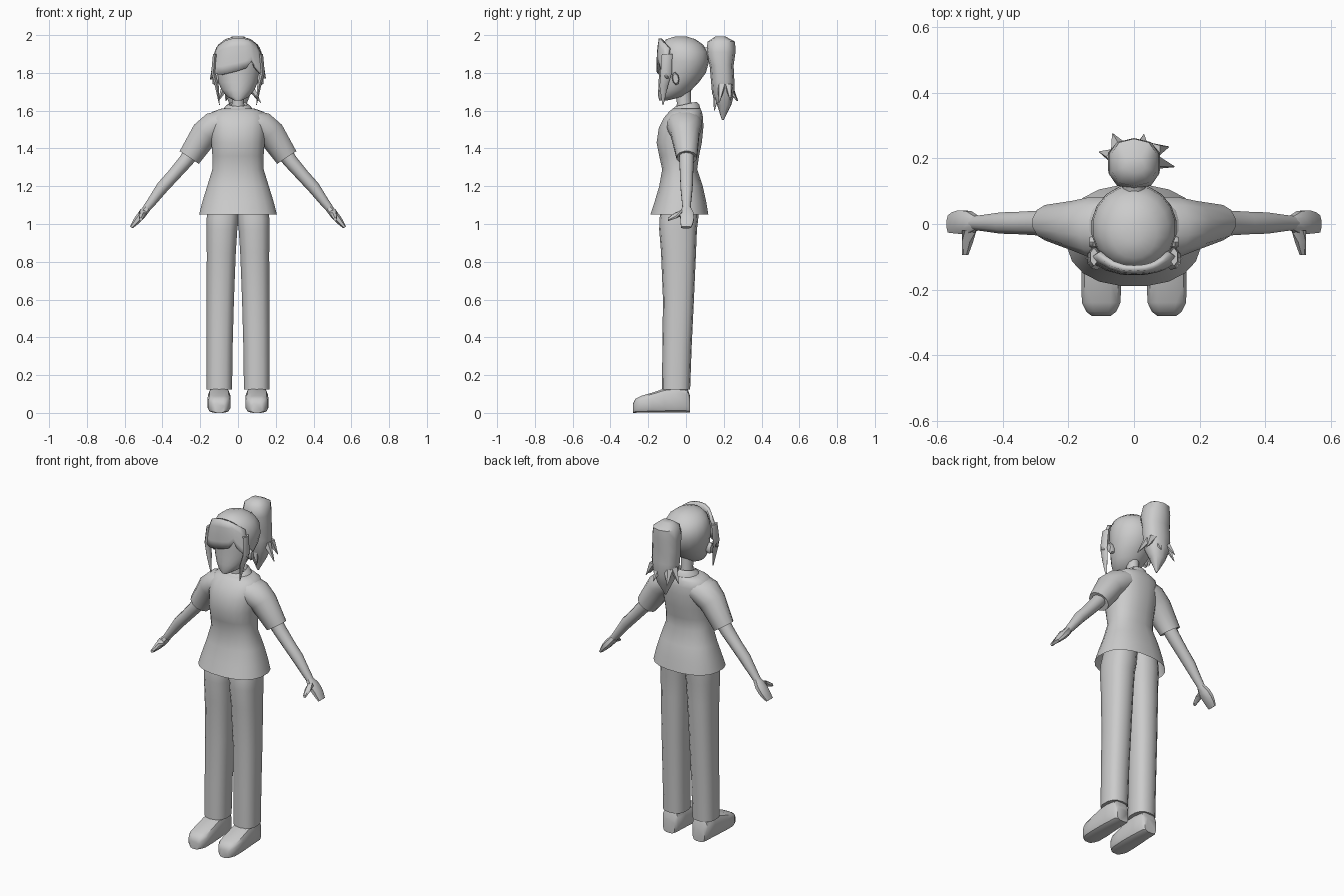
import bpy, bmesh, math
from mathutils import Vector as V

grey = bpy.data.materials.new("plain grey")
grey.diffuse_color = (0.6, 0.6, 0.6, 1)


def finish(name, bm, mirror=False, angle=50, thick=0):
    bmesh.ops.recalc_face_normals(bm, faces=bm.faces)
    me = bpy.data.meshes.new(name)
    bm.to_mesh(me)
    bm.free()
    me.materials.append(grey)
    ob = bpy.data.objects.new(name, me)
    bpy.context.collection.objects.link(ob)
    bpy.ops.object.select_all(action='DESELECT')
    ob.select_set(True)
    bpy.context.view_layer.objects.active = ob
    bpy.ops.object.shade_smooth_by_angle(angle=math.radians(angle))
    if thick:
        s = ob.modifiers.new("thickness", 'SOLIDIFY')
        s.thickness, s.offset = thick, 0
    if mirror:
        ob.modifiers.new("mirror", 'MIRROR')
    return ob


def loft(name, rings, n=12, power=1.0, caps=(True, True), **kw):
    """Skin through rings of (centre, half axis u, half axis v)."""
    bm = bmesh.new()
    loops = []
    for c, u, v in rings:
        loop = []
        for i in range(n):
            a = 2 * math.pi * (i + 0.5) / n
            ca, sa = math.cos(a), math.sin(a)
            p = V(c) + V(u) * math.copysign(abs(ca) ** power, ca) \
                + V(v) * math.copysign(abs(sa) ** power, sa)
            loop.append(bm.verts.new(p))
        loops.append(loop)
    for a, b in zip(loops, loops[1:]):
        for i in range(n):
            j = (i + 1) % n
            bm.faces.new((a[i], a[j], b[j], b[i]))
    if caps[0]:
        bm.faces.new(loops[0])
    if caps[1]:
        bm.faces.new(loops[-1])
    return finish(name, bm, **kw)


def flat(z, x0, x1, y0, y1, tilt=0):
    """Horizontal ring from its extents, optionally tilted front to back."""
    return (((x0 + x1) / 2, (y0 + y1) / 2, z), ((x1 - x0) / 2, 0, 0), (0, (y1 - y0) / 2, tilt))


def limb(points):
    """Rings across a path in the xz plane: x, y, z, half depth, half thickness."""
    out = []
    for i, (x, y, z, d, t) in enumerate(points):
        a, b = points[max(i - 1, 0)], points[min(i + 1, len(points) - 1)]
        tan = V((b[0] - a[0], 0, b[2] - a[2])).normalized()
        out.append(((x, y, z), (0, d, 0), (-tan.z * t, 0, tan.x * t)))
    return out


# Shirt body, open at the hem
loft("shirt", [flat(z, -w, w, y0, y1) for z, w, y0, y1 in (
    (1.05, .208, -.19, .12), (1.12, .19, -.167, .108), (1.20, .165, -.143, .09),
    (1.29, .137, -.127, .06), (1.36, .137, -.143, .07), (1.43, .142, -.157, .085),
    (1.51, .15, -.145, .093), (1.56, .15, -.12, .092), (1.595, .135, -.09, .085),
    (1.612, .085, -.07, .075))], n=20, power=.85, caps=(False, True))

# Collar
loft("collar", [flat(1.595, -.085, .085, -.085, .078, .008),
                flat(1.622, -.068, .068, -.07, .07, .012),
                flat(1.635, -.05, .05, -.055, .055, .012),
                flat(1.60, -.045, .045, -.05, .05, .012)], n=14)

# Sleeves
loft("sleeve", limb([(.085, -.01, 1.535, .095, .07), (.125, -.01, 1.518, .095, .08),
                     (.175, -.005, 1.478, .078, .077), (.258, .004, 1.352, .056, .063),
                     (.25, .004, 1.364, .045, .05)]), n=12, mirror=True)

# Arms and hands
loft("arm", limb([(.22, .003, 1.41, .04, .045), (.28, .003, 1.33, .04, .038),
                  (.345, .003, 1.255, .036, .034), (.40, .003, 1.195, .034, .033),
                  (.455, .003, 1.12, .026, .025), (.49, .003, 1.075, .022, .02)]),
     n=10, mirror=True)
loft("hand", limb([(.48, .003, 1.085, .022, .021), (.505, .004, 1.055, .038, .023),
                   (.53, .006, 1.025, .038, .021), (.55, .004, 1.0, .034, .015),
                   (.565, .0, .982, .028, .009)]), n=8, power=.8, mirror=True)
loft("thumb", [((.503, -.02, 1.06), (.02, 0, .014), (-.01, 0, .014)),
               ((.508, -.055, 1.045), (.014, 0, -.012), (.01, 0, .012)),
               ((.515, -.094, 1.025), (.008, 0, -.007), (.006, 0, .007))], n=6, mirror=True)

# Trouser legs
loft("trouser_leg", [flat(z, x0, x1, y0, y1) for z, x0, x1, y0, y1 in (
    (.125, .03, .167, -.127, .022), (.35, .027, .167, -.125, .03), (.60, .02, .167, -.122, .042),
    (.85, .01, .167, -.132, .053), (.97, .002, .168, -.142, .058),
    (1.03, -.005, .168, -.14, .065), (1.15, -.01, .15, -.12, .07))],
     n=14, power=.8, mirror=True)

# Shoes, skinned from heel to toe
loft("shoe", [((.10, y, h / 2), (w, 0, 0), (0, 0, h / 2)) for y, w, h in (
    (.022, .04, .09), (.008, .052, .13), (-.06, .056, .137), (-.115, .06, .13),
    (-.18, .062, .108), (-.24, .06, .09), (-.268, .046, .075), (-.28, .03, .05))],
     n=12, power=.55, mirror=True, angle=40)

# Neck
loft("neck", [flat(1.58, -.042, .042, -.055, .035), flat(1.64, -.034, .034, -.048, .028),
              flat(1.72, -.036, .036, -.06, .025)], n=10)

# Head
loft("head", [flat(z, -w, w, y0, y1) for z, w, y0, y1 in (
    (1.655, .022, -.142, -.095), (1.675, .06, -.147, -.01), (1.71, .088, -.147, .03),
    (1.75, .106, -.145, .068), (1.80, .121, -.143, .105), (1.86, .131, -.143, .122),
    (1.91, .127, -.14, .117), (1.95, .106, -.13, .09), (1.978, .07, -.105, .05),
    (1.992, .025, -.06, .005))], n=18)

# Ears
loft("ear", [((x, -.055, 1.77), (0, .018 * s, .008 * s), (0, -.008 * s, .034 * s))
             for x, s in ((.098, .7), (.125, 1), (.136, .75))], n=8, mirror=True)

# Fringe: a curved sheet with a slanted, parted lower edge
bm = bmesh.new()
edge = ((-1, 1.765), (-.85, 1.795), (-.6, 1.79), (-.3, 1.80), (0, 1.81), (.3, 1.825),
        (.5, 1.865), (.62, 1.83), (.8, 1.80), (1, 1.77))
cols = []
for t, low in edge:
    top = 1.982 - .05 * abs(t) ** 2.5
    col = []
    for k in range(5):
        f = k / 4
        width = .108 + .034 * f ** .7
        y = -.147 + .048 * abs(t) ** 2.5 + .012 * (1 - f) ** 3
        col.append(bm.verts.new((width * t, y, top + (low - top) * f)))
    cols.append(col)
for a, b in zip(cols, cols[1:]):
    for k in range(4):
        bm.faces.new((a[k], b[k], b[k + 1], a[k + 1]))
finish("fringe", bm, thick=.018)

# Side locks
loft("side_lock", [((.122, -.10, 1.90), (.012, 0, 0), (0, .028, 0)),
                   ((.13, -.105, 1.80), (.014, 0, 0), (0, .03, 0)),
                   ((.112, -.118, 1.73), (.012, 0, 0), (0, .022, 0)),
                   ((.098, -.122, 1.63), (.002, 0, 0), (0, .003, 0))], n=6, mirror=True)

# Ponytail with its tie
loft("hair_tie", [((0, y, z), (r, 0, 0), (0, -r * .3, r)) for y, z, r in (
    (.09, 1.89, .04), (.125, 1.905, .035), (.16, 1.915, .045))], n=8)
loft("ponytail", [flat(z, -w, w, y0, y1, tilt) for z, w, y0, y1, tilt in (
    (1.992, .035, .155, .21, 0), (1.965, .07, .115, .26, 0), (1.91, .08, .105, .262, 0),
    (1.84, .082, .125, .252, 0), (1.76, .082, .132, .256, 0), (1.69, .07, .138, .256, 0),
    (1.63, .045, .165, .24, 0), (1.55, .004, .19, .2, 0))], n=10, power=.8)

# Loose hair tips
for i, (x, y, z, tx, ty, tz) in enumerate((
        (.055, .19, 1.74, .122, .175, 1.64), (.055, .225, 1.74, .105, .235, 1.655),
        (-.055, .205, 1.74, -.105, .22, 1.65), (-.04, .225, 1.73, -.065, .275, 1.65),
        (.02, .22, 1.73, .03, .272, 1.65), (.0, .165, 1.72, .02, .15, 1.60))):
    loft(f"hair_tip_{i + 1}", [((x, y, z), (.03, 0, 0), (0, .025, 0)),
                               ((tx, ty, tz), (.002, 0, 0), (0, .002, 0))], n=5)
